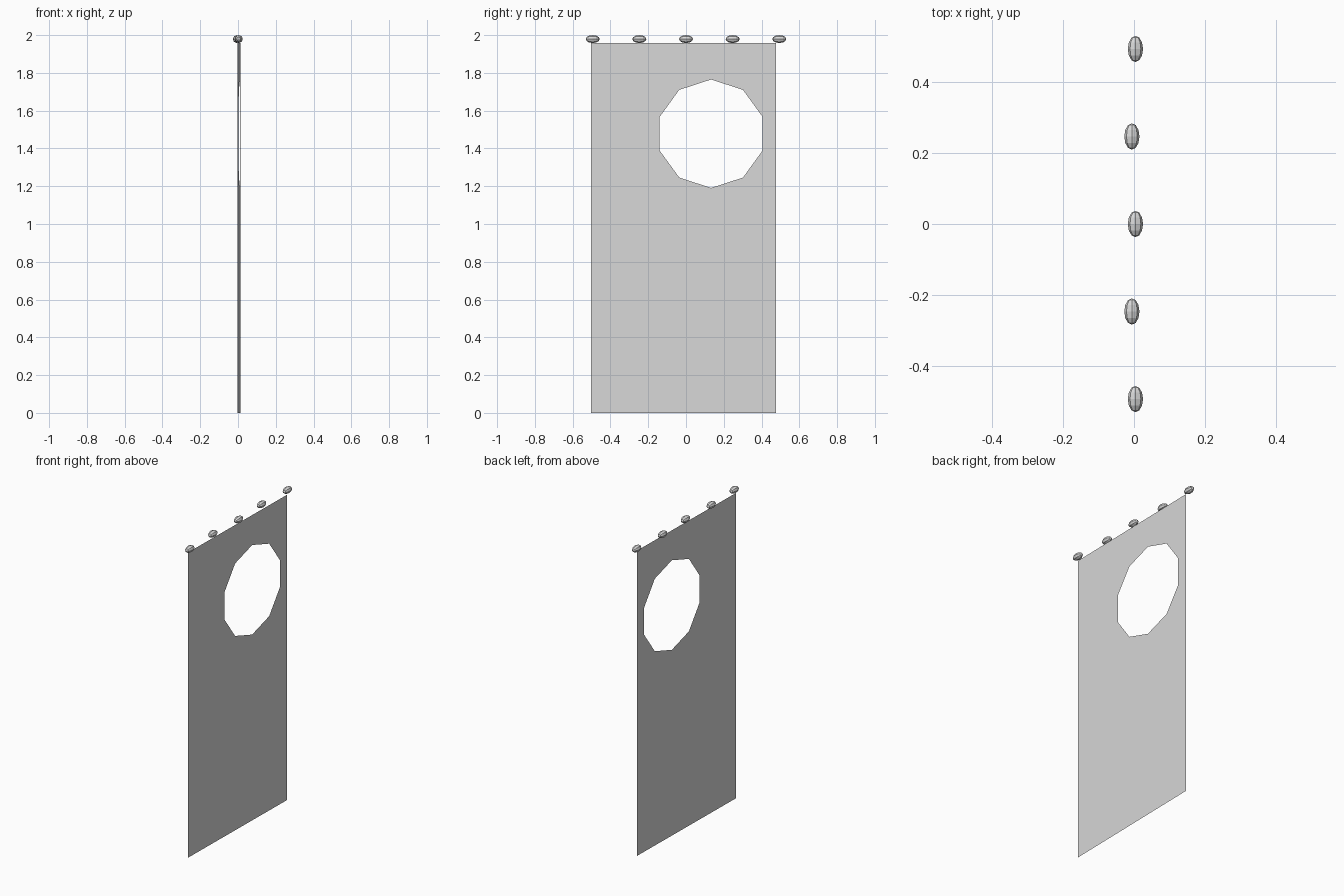
import bpy, bmesh, math
from mathutils import Matrix

if "Cube" in bpy.data.objects:
    bpy.data.objects.remove(bpy.data.objects["Cube"])

# One pale grey for everything
COLOUR = (0.69, 0.69, 0.69, 1)
grey = bpy.data.materials.new("pale_grey")
grey.use_nodes = True
grey.diffuse_color = COLOUR
grey.node_tree.nodes["Principled BSDF"].inputs["Base Color"].default_value = COLOUR


def add_object(name, bm):
    mesh = bpy.data.meshes.new(name)
    bm.to_mesh(mesh)
    bm.free()
    mesh.materials.append(grey)
    obj = bpy.data.objects.new(name, mesh)
    bpy.context.collection.objects.link(obj)
    return obj


# Upright sheet with a ten-sided opening, turned very slightly about the vertical
outline = [(-0.502, 0.0), (0.477, 0.0), (0.477, 1.957), (-0.502, 1.957)]
opening = [(0.133 + 0.287 * math.sin(math.tau * i / 10),
            1.478 + 0.287 * math.cos(math.tau * i / 10)) for i in range(10)]
bm = bmesh.new()
edges = []
for loop in (outline, opening):
    verts = [bm.verts.new((0, y, z)) for y, z in loop]
    edges += [bm.edges.new((verts[i - 1], verts[i])) for i in range(len(verts))]
bmesh.ops.triangle_fill(bm, edges=edges, use_beauty=True, normal=(1, 0, 0))
sheet = add_object("curtain_sheet", bm)
sheet.location.x = 0.005
sheet.rotation_euler.z = -0.017

# Row of oval beads along the top edge, alternating slightly in depth
for i in range(5):
    bm = bmesh.new()
    bmesh.ops.create_uvsphere(bm, u_segments=8, v_segments=6, radius=1,
                              matrix=Matrix.Rotation(math.pi / 2, 4, "X"))
    bmesh.ops.scale(bm, vec=(0.0215, 0.037, 0.021), verts=bm.verts)
    bead = add_object(f"bead_{i + 1}", bm)
    bead.location = (0.004 if i % 2 == 0 else -0.006, -0.494 + 0.247 * i, 1.979)
